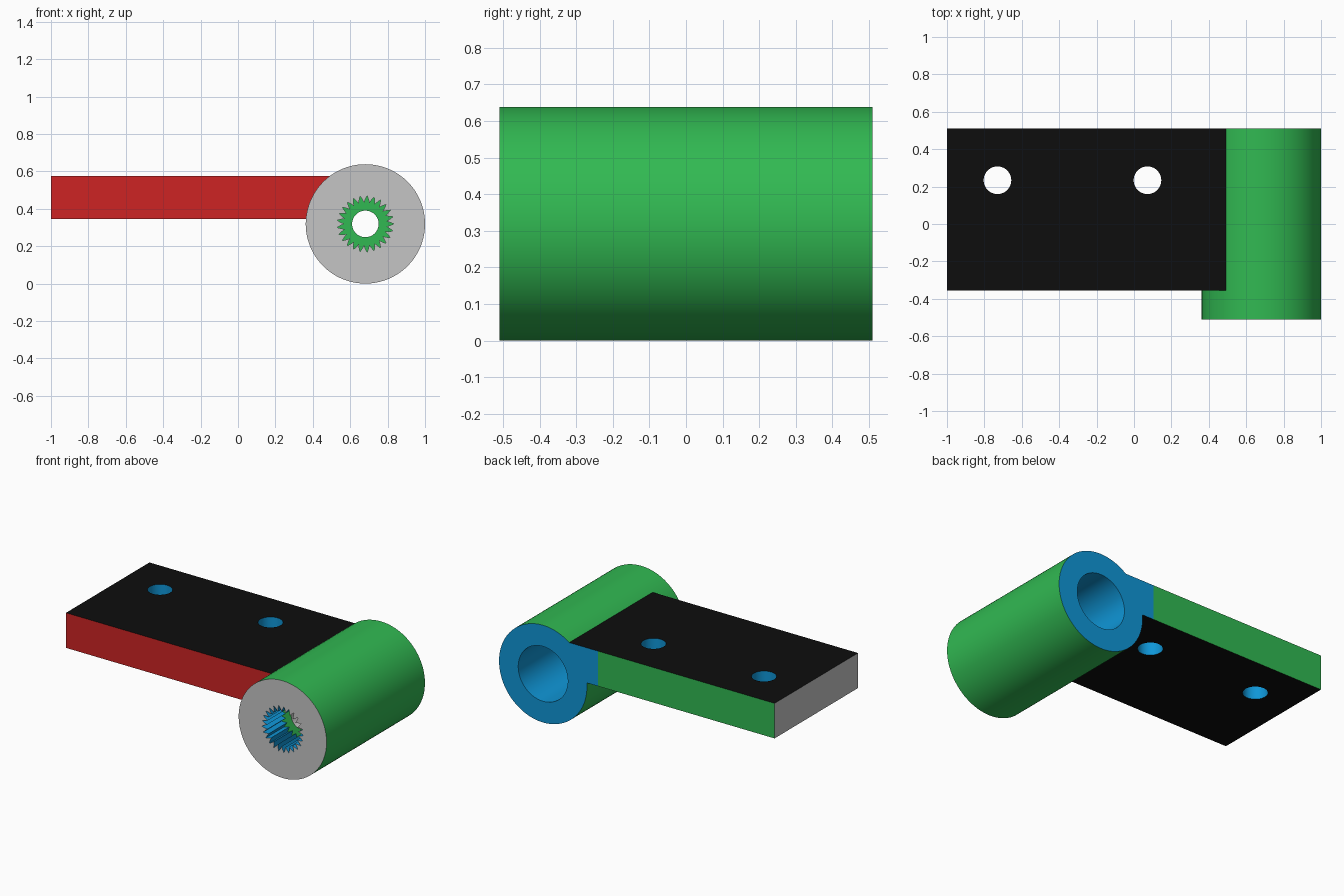
import bpy, bmesh, math

if "Cube" in bpy.data.objects:
    bpy.data.objects.remove(bpy.data.objects["Cube"])


def srgb(r, g, b):
    f = lambda c: ((c / 255 + 0.055) / 1.055) ** 2.4 if c > 10 else c / 255 / 12.92
    return (f(r), f(g), f(b), 1.0)


COLOURS = [("black", (13, 13, 13)), ("red", (205, 36, 36)), ("green", (49, 185, 82)),
           ("blue", (15, 150, 215)), ("grey", (197, 197, 197))]
BLACK, RED, GREEN, BLUE, GREY = range(5)
materials = []
for name, rgb in COLOURS:
    m = bpy.data.materials.new(name)
    m.diffuse_color = srgb(*rgb)
    m.use_nodes = True
    m.node_tree.nodes["Principled BSDF"].inputs["Base Color"].default_value = m.diffuse_color
    materials.append(m)


def finish(name, bm):
    bmesh.ops.recalc_face_normals(bm, faces=bm.faces)
    mesh = bpy.data.meshes.new(name)
    bm.to_mesh(mesh)
    bm.free()
    for m in materials:
        mesh.materials.append(m)
    ob = bpy.data.objects.new(name, mesh)
    bpy.context.collection.objects.link(ob)
    return ob


def activate(ob):
    bpy.ops.object.select_all(action='DESELECT')
    ob.select_set(True)
    bpy.context.view_layer.objects.active = ob


# Hub sleeve: closed loft of rings around the y axis, with a toothed socket in front
CX, CZ, R = 0.681, 0.319, 0.319
TEETH = 25
N = TEETH * 4
spline = [0.152, 0.132, 0.113, 0.132]
rings = [  # (y, radii, material of the strip to the next ring)
    (-0.51, [R], GREY),          # front face
    (-0.51, spline, BLUE),       # toothed socket wall
    (-0.32, spline, GREEN),      # socket floor
    (-0.32, [0.071], GREY),      # screw hole wall
    (-0.20, [0.071], BLUE),      # rear bore floor
    (-0.20, [0.18], BLUE),       # rear bore wall
    (0.51, [0.18], BLUE),        # back face
    (0.51, [R], GREEN),          # outer skin
]
bm = bmesh.new()
loops = []
for y, radii, _ in rings:
    loop = []
    for i in range(N):
        a, r = 2 * math.pi * i / N, radii[i % len(radii)]
        loop.append(bm.verts.new((CX + r * math.cos(a), y, CZ + r * math.sin(a))))
    loops.append(loop)
for k, (_, _, mat) in enumerate(rings):
    a, b = loops[k], loops[(k + 1) % len(loops)]
    for i in range(N):
        j = (i + 1) % N
        bm.faces.new((a[i], a[j], b[j], b[i])).material_index = mat
hub = finish("hub_sleeve", bm)
activate(hub)
bpy.ops.object.shade_smooth_by_angle(angle=math.radians(25))

# Mounting plate: its sloped right end is buried in the sleeve wall
Y0, Y1, Z0, Z1, SPLIT = -0.355, 0.51, 0.345, 0.575, 0.28
bm = bmesh.new()
profile = [(-1, Z0), (0.44, Z0), (0.51, Z1), (-1, Z1)]
face = bm.faces.new([bm.verts.new((x, Y0, z)) for x, z in profile])
ext = bmesh.ops.extrude_face_region(bm, geom=[face])
for v in ext["geom"]:
    if isinstance(v, bmesh.types.BMVert):
        v.co.y = Y1
bmesh.ops.bisect_plane(bm, geom=bm.verts[:] + bm.edges[:] + bm.faces[:],
                       plane_co=(SPLIT, 0, 0), plane_no=(1, 0, 0))
plate = finish("mounting_plate", bm)

# Two screw holes through the plate
HOLES, HY, HR = (-0.73, 0.072), 0.234, 0.074
for hx in HOLES:
    bpy.ops.mesh.primitive_cylinder_add(vertices=48, radius=HR, depth=0.6,
                                        location=(hx, HY, (Z0 + Z1) / 2))
    cutter = bpy.context.object
    cutter.name = "hole_cutter"
    cutter.hide_render = True
    activate(plate)
    mod = plate.modifiers.new("hole", 'BOOLEAN')
    mod.operation, mod.solver, mod.object = 'DIFFERENCE', 'EXACT', cutter
    bpy.ops.object.modifier_apply(modifier=mod.name)
    bpy.data.objects.remove(cutter, do_unlink=True)

# Plate colours by face direction
plate.data.materials.clear()
for m in materials:
    plate.data.materials.append(m)
for p in plate.data.polygons:
    n, c = p.normal, p.center
    if abs(n.z) > 0.9:
        p.material_index = BLACK
    elif any(math.hypot(c.x - hx, c.y - HY) < HR * 1.1 for hx in HOLES):
        p.material_index = BLUE
    elif n.y < -0.9:
        p.material_index = RED
    elif n.y > 0.9:
        p.material_index = BLUE if c.x > SPLIT else GREEN
    else:
        p.material_index = GREY
activate(plate)
bpy.ops.object.shade_smooth_by_angle(angle=math.radians(30))
